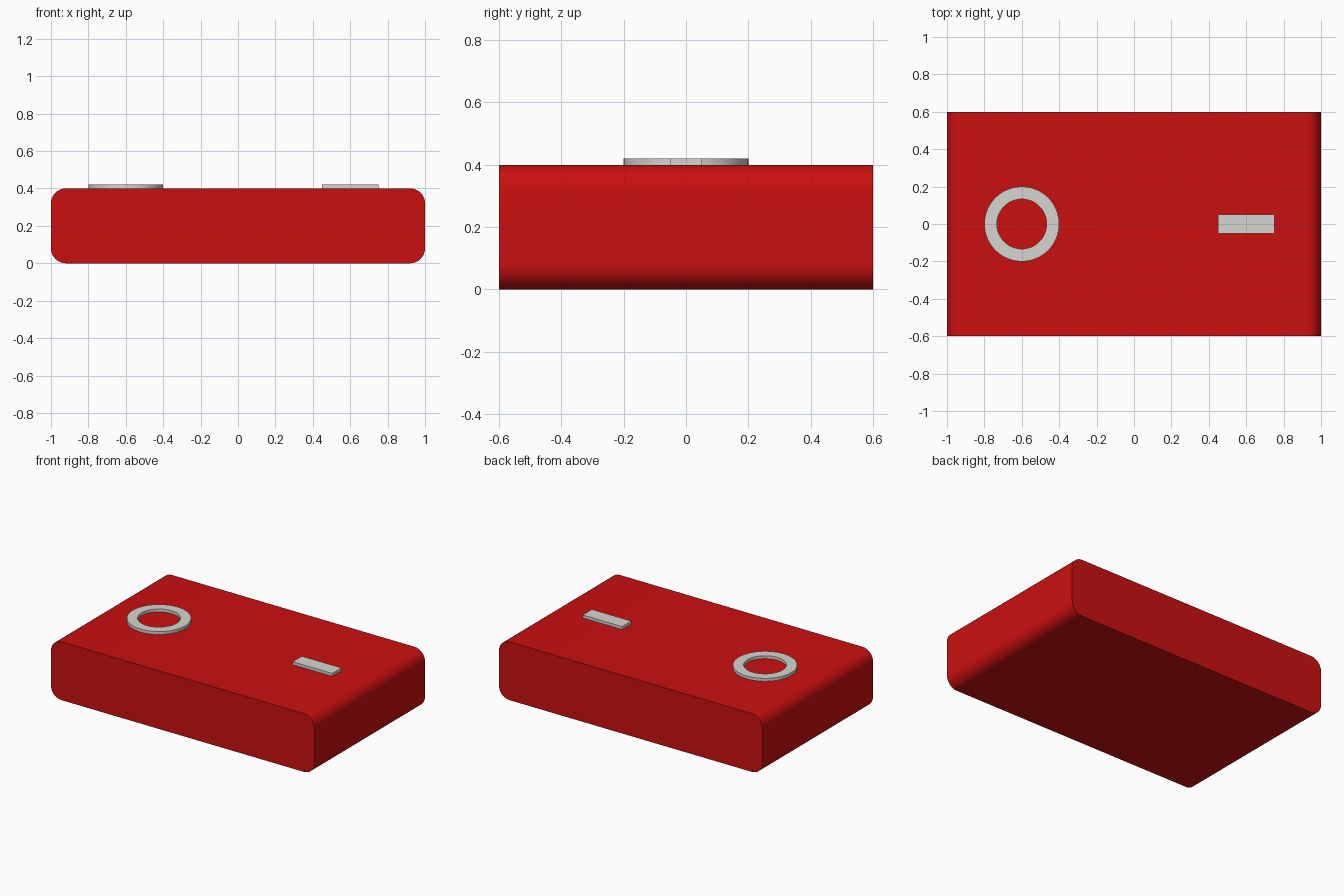
import bpy
import bmesh
import math

if "Cube" in bpy.data.objects:
    bpy.data.objects.remove(bpy.data.objects["Cube"], do_unlink=True)


def make_material(name, color):
    mat = bpy.data.materials.new(name)
    mat.use_nodes = True
    mat.diffuse_color = color
    mat.node_tree.nodes["Principled BSDF"].inputs["Base Color"].default_value = color
    return mat


def add_object(name, bm, mat):
    bmesh.ops.recalc_face_normals(bm, faces=bm.faces)
    mesh = bpy.data.meshes.new(name)
    bm.to_mesh(mesh)
    bm.free()
    obj = bpy.data.objects.new(name, mesh)
    bpy.context.collection.objects.link(obj)
    mesh.materials.append(mat)
    bpy.ops.object.select_all(action="DESELECT")
    obj.select_set(True)
    bpy.context.view_layer.objects.active = obj
    bpy.ops.object.shade_smooth_by_angle(angle=math.radians(35))
    return obj


def box(size, center):
    bm = bmesh.new()
    bmesh.ops.create_cube(bm, size=1)
    bmesh.ops.scale(bm, vec=size, verts=bm.verts)
    bmesh.ops.translate(bm, vec=center, verts=bm.verts)
    return bm


red = make_material("red", (0.6, 0.005, 0.005, 1))
silver = make_material("silver grey", (0.66, 0.66, 0.63, 1))

# Body: a slab whose four front-to-back edges are rounded
bm = box((2, 1.2, 0.4), (0, 0, 0.2))
long_edges = [e for e in bm.edges if abs(e.verts[0].co.y - e.verts[1].co.y) > 1]
bmesh.ops.bevel(bm, geom=long_edges, offset=0.08, segments=10, profile=0.5,
                affect="EDGES")
add_object("body", bm, red)

# Flat ring: a rectangular section spun around its centre
bm = bmesh.new()
section = [bm.verts.new((r, 0, z)) for r, z in
           ((0.133, 0.4), (0.2, 0.4), (0.2, 0.42), (0.133, 0.42))]
edges = [bm.edges.new((section[i], section[(i + 1) % 4])) for i in range(4)]
bmesh.ops.spin(bm, geom=section + edges, cent=(0, 0, 0), axis=(0, 0, 1),
               angle=math.tau, steps=64, use_merge=True)
bmesh.ops.remove_doubles(bm, verts=bm.verts, dist=0.0001)
bmesh.ops.translate(bm, vec=(-0.6, 0, 0), verts=bm.verts)
add_object("ring", bm, silver)

# Small raised bar
add_object("bar", box((0.3, 0.1, 0.02), (0.6, 0, 0.41)), silver)
